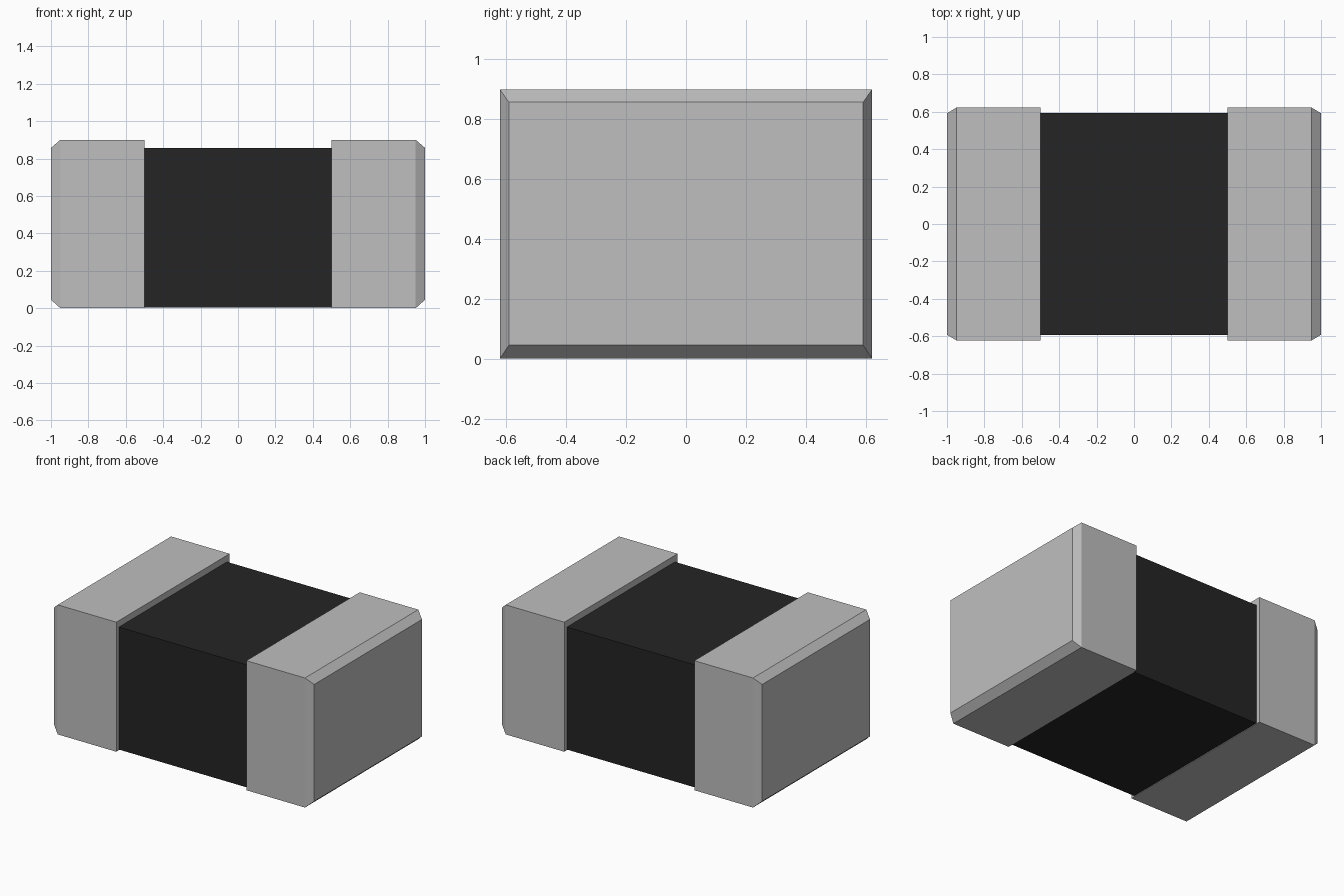
import bpy
import bmesh

cube = bpy.data.objects.get("Cube")
if cube:
    bpy.data.objects.remove(cube, do_unlink=True)


def material(name, value):
    mat = bpy.data.materials.new(name)
    mat.use_nodes = True
    colour = (value, value, value, 1.0)
    mat.diffuse_color = colour
    mat.node_tree.nodes["Principled BSDF"].inputs["Base Color"].default_value = colour
    return mat


def loft(name, sections, mat):
    """Join rectangular sections (x, half_depth, z_low, z_high) into a closed solid."""
    bm = bmesh.new()
    rings = [[bm.verts.new((x, y, z)) for y, z in
              ((-d, low), (d, low), (d, high), (-d, high))]
             for x, d, low, high in sections]
    for a, b in zip(rings, rings[1:]):
        for i in range(4):
            j = (i + 1) % 4
            bm.faces.new((a[i], a[j], b[j], b[i]))
    bm.faces.new(rings[0])
    bm.faces.new(rings[-1])
    bmesh.ops.recalc_face_normals(bm, faces=bm.faces)
    mesh = bpy.data.meshes.new(name)
    bm.to_mesh(mesh)
    bm.free()
    mesh.materials.append(mat)
    obj = bpy.data.objects.new(name, mesh)
    bpy.context.collection.objects.link(obj)
    return obj


metal = material("light grey metal", 0.52)
black = material("black ceramic", 0.018)

# Dark block, its ends tucked into the caps
loft("body", [(-0.9, 0.593, 0.004, 0.855), (0.9, 0.593, 0.004, 0.855)], black)

# Metal end caps with a chamfered outer rim
for side, name in ((1, "left_end_cap"), (-1, "right_end_cap")):
    loft(name, [(side * 0.5, 0.622, 0.0, 0.9),
                (side * 0.95, 0.622, 0.0, 0.9),
                (side * 1.0, 0.592, 0.045, 0.857)], metal)
